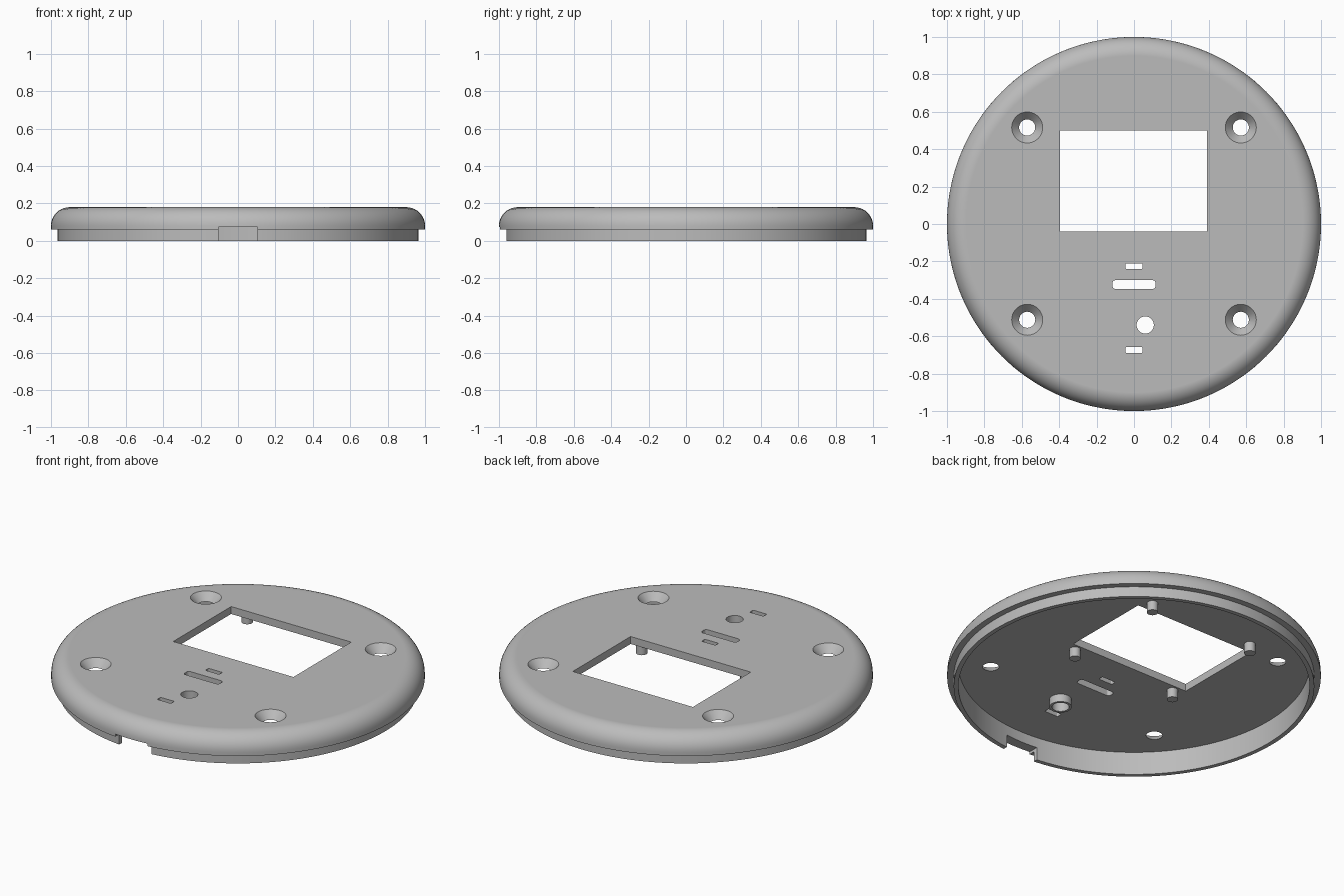
import bpy, bmesh, math
from mathutils import Matrix, Vector

default = bpy.data.objects.get("Cube")
if default:
    bpy.data.objects.remove(default, do_unlink=True)

# Single plain grey plastic
GREY = (0.5, 0.5, 0.5, 1)
plastic = bpy.data.materials.new("grey_plastic")
plastic.use_nodes = True
plastic.diffuse_color = GREY
plastic.node_tree.nodes["Principled BSDF"].inputs["Base Color"].default_value = GREY

TOP, CEILING, SEAM = 0.18, 0.136, 0.06


def make_object(name, bm):
    bmesh.ops.recalc_face_normals(bm, faces=bm.faces)
    mesh = bpy.data.meshes.new(name)
    bm.to_mesh(mesh)
    bm.free()
    mesh.materials.append(plastic)
    obj = bpy.data.objects.new(name, mesh)
    bpy.context.collection.objects.link(obj)
    return obj


def activate(obj):
    bpy.ops.object.select_all(action='DESELECT')
    obj.select_set(True)
    bpy.context.view_layer.objects.active = obj


def smooth(obj):
    activate(obj)
    bpy.ops.object.shade_smooth_by_angle(angle=math.radians(30))
    obj.modifiers.new("even_normals", 'WEIGHTED_NORMAL').keep_sharp = True


def lathe(name, profile, steps, closed=False):
    """Revolve (radius, z) points about the z axis."""
    bm = bmesh.new()
    verts = [bm.verts.new((r, 0, z)) for r, z in profile]
    pairs = list(zip(verts, verts[1:]))
    if closed:
        pairs.append((verts[-1], verts[0]))
    edges = [bm.edges.new(p) for p in pairs]
    bmesh.ops.spin(bm, geom=verts + edges, cent=(0, 0, 0), axis=(0, 0, 1),
                   angle=math.tau, steps=steps)
    bmesh.ops.remove_doubles(bm, verts=bm.verts, dist=0.0001)
    bmesh.ops.dissolve_limit(bm, angle_limit=0.001, verts=bm.verts, edges=bm.edges)
    return make_object(name, bm)


def add_box(bm, x0, x1, y0, y1, z0, z1, corner=0):
    size = Vector((x1 - x0, y1 - y0, z1 - z0))
    mid = Vector((x0 + x1, y0 + y1, z0 + z1)) / 2
    verts = bmesh.ops.create_cube(
        bm, size=1, matrix=Matrix.Translation(mid) @ Matrix.Diagonal((*size, 1)))["verts"]
    if corner:
        upright = [e for e in {e for v in verts for e in v.link_edges}
                   if abs(e.verts[0].co.z - e.verts[1].co.z) > 0.01]
        bmesh.ops.bevel(bm, geom=upright, offset=corner, segments=4,
                        profile=0.5, affect='EDGES')


def add_cone(bm, x, y, z0, z1, r0, r1, segments=40):
    bmesh.ops.create_cone(bm, cap_ends=True, segments=segments, radius1=r0, radius2=r1,
                          depth=z1 - z0, matrix=Matrix.Translation((x, y, (z0 + z1) / 2)))


# Round cover: flat top, rounded rim, stepped lip and hollow underside
FILLET = 0.1
rim = [(1 - FILLET + FILLET * math.sin(a), TOP - FILLET + FILLET * math.cos(a))
       for a in (math.pi / 2 * i / 10 for i in range(11))]
profile = [(0, TOP)] + rim + [(1, SEAM), (0.965, SEAM), (0.965, 0),
                              (0.94, 0), (0.94, CEILING), (0, CEILING)]
cover = lathe("cover", profile, 144)

# Openings: window, slots, button hole, countersunk screw holes, cable notch
bm = bmesh.new()
LOW, HIGH = 0.1, 0.25
add_box(bm, -0.395, 0.39, -0.04, 0.5, LOW, HIGH)
add_box(bm, -0.045, 0.045, -0.24, -0.21, LOW, HIGH, 0.006)
add_box(bm, -0.115, 0.115, -0.347, -0.3, LOW, HIGH, 0.016)
add_box(bm, -0.045, 0.045, -0.69, -0.658, LOW, HIGH, 0.006)
add_box(bm, -0.105, 0.105, -1.1, -0.85, -0.1, 0.075)
add_cone(bm, 0.06, -0.54, LOW, HIGH, 0.046, 0.046)
for x in (-0.571, 0.571):
    for y in (-0.512, 0.516):
        add_cone(bm, x, y, CEILING - 0.01, TOP + 0.01, 0.034, 0.092)
cutter = make_object("opening_cutter", bm)
cutter.hide_render = True

cut = cover.modifiers.new("openings", 'BOOLEAN')
cut.operation, cut.solver, cut.object = 'DIFFERENCE', 'EXACT', cutter
activate(cover)
bpy.ops.object.modifier_apply(modifier=cut.name)
bpy.data.objects.remove(cutter, do_unlink=True)
smooth(cover)

# Four pegs under the window corners
for side, x in (("right", -0.335), ("left", 0.345)):
    for end, y in (("front", -0.08), ("back", 0.565)):
        bm = bmesh.new()
        add_cone(bm, x, y, 0.08, CEILING + 0.005, 0.03, 0.03, 32)
        smooth(make_object(f"peg_{end}_{side}", bm))

# Guide collar beneath the button hole
collar = lathe("button_collar", [(0.046, 0.09), (0.06, 0.09),
                                 (0.06, CEILING + 0.004), (0.046, CEILING + 0.004)], 40, True)
collar.location = (0.06, -0.54, 0)
smooth(collar)
